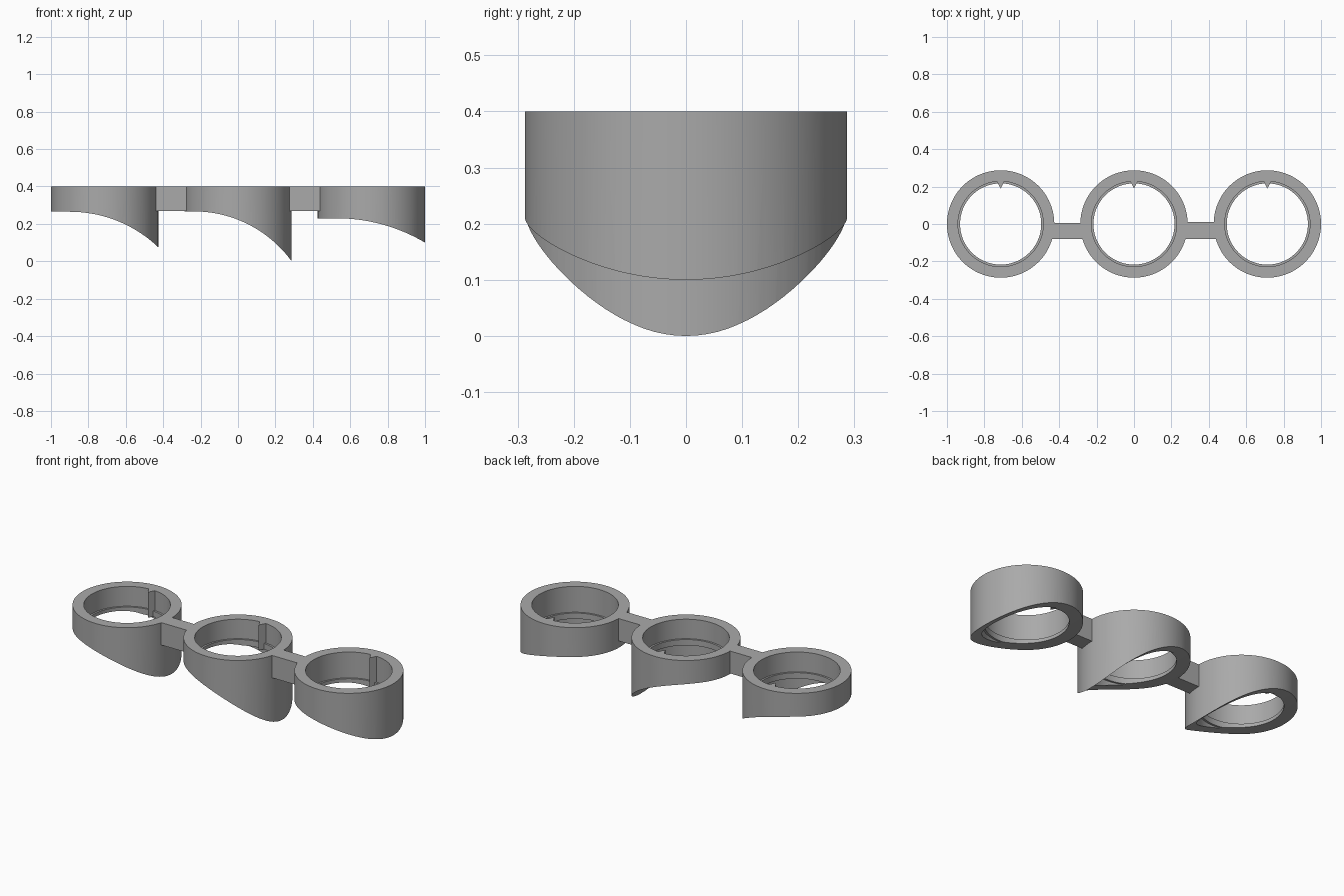
import bpy, bmesh, math

cube = bpy.data.objects.get("Cube")
if cube:
    bpy.data.objects.remove(cube)

TOP, OUTER, INNER, LIP = 0.40, 0.287, 0.228, 0.217
SPACING = 0.713

grey = bpy.data.materials.new("plain grey")
grey.use_nodes = True
colour = (0.4, 0.4, 0.4, 1)
grey.diffuse_color = colour
grey.node_tree.nodes["Principled BSDF"].inputs["Base Color"].default_value = colour


def make_object(name, bm):
    bmesh.ops.recalc_face_normals(bm, faces=bm.faces)
    mesh = bpy.data.meshes.new(name)
    bm.to_mesh(mesh)
    bm.free()
    mesh.materials.append(grey)
    obj = bpy.data.objects.new(name, mesh)
    bpy.context.collection.objects.link(obj)
    return obj


def prism(name, points, direction):
    """Extrude a closed outline along a direction."""
    bm = bmesh.new()
    face = bm.faces.new([bm.verts.new(p) for p in points])
    moved = bmesh.ops.extrude_face_region(bm, geom=[face], use_keep_orig=True)["geom"]
    verts = [g for g in moved if isinstance(g, bmesh.types.BMVert)]
    bmesh.ops.translate(bm, verts=verts, vec=direction)
    return make_object(name, bm)


def lathe(name, profile, x, steps=96):
    """Turn a closed radius/height profile about the ring axis."""
    bm = bmesh.new()
    loops = []
    for i in range(steps):
        a = math.tau * i / steps
        loops.append([bm.verts.new((x + r * math.cos(a), r * math.sin(a), z))
                      for r, z in profile])
    n = len(profile)
    for i in range(steps):
        a, b = loops[i], loops[(i + 1) % steps]
        for j in range(n):
            k = (j + 1) % n
            bm.faces.new((a[j], b[j], b[k], a[k]))
    return make_object(name, bm)


def bezel(side, x, flat, low, flat_run):
    """Ring with an inner lip, its underside swept down to a point at +x."""
    lip_top, lip_bottom = flat + 0.02, flat - 0.014
    ring = lathe(side + "_ring", [
        (OUTER, TOP), (OUTER, -0.1), (INNER, -0.1), (INNER, lip_bottom),
        (LIP, lip_bottom), (LIP, lip_top), (INNER, lip_top), (INNER, TOP)], x)

    # Curved underside: a flat run followed by a circular arc
    run, drop = 2 * OUTER - flat_run, flat - low
    radius = (run * run + drop * drop) / (2 * drop)
    start = x - OUTER + flat_run
    outline = [(x - 0.4, -0.4, -0.3), (x - 0.4, -0.4, flat)]
    for i in range(34):
        d = run * i / 32
        outline.append((start + d, -0.4, flat - radius + math.sqrt(radius**2 - d * d)))
    outline.append((outline[-1][0], -0.4, -0.3))
    cutter = prism(side + "_underside_cutter", outline, (0, 0.8, 0))
    cutter.hide_render = True

    cut = ring.modifiers.new("underside", "BOOLEAN")
    cut.operation = "DIFFERENCE"
    cut.solver = "EXACT"
    cut.object = cutter
    bpy.ops.object.select_all(action="DESELECT")
    bpy.context.view_layer.objects.active = ring
    ring.select_set(True)
    bpy.ops.object.modifier_apply(modifier=cut.name)
    bpy.data.objects.remove(cutter)
    bpy.ops.object.shade_smooth_by_angle(angle=math.radians(30))

    # Locating key on the back of the bore
    prism(side + "_key", [(x - 0.024, 0.235, lip_bottom), (x, 0.19, lip_bottom),
                          (x + 0.024, 0.235, lip_bottom)], (0, 0, TOP - lip_bottom))


bezel("right", -SPACING, 0.265, 0.075, 0.10)
bezel("middle", 0, 0.267, 0.0, 0.05)
bezel("left", SPACING, 0.23, 0.10, 0.10)

# Bridges between neighbouring rings
for side, centre, back in (("right", -SPACING / 2, 0.005), ("left", SPACING / 2, 0.01)):
    half = SPACING / 2 - 0.262
    prism(side + "_bridge", [(centre - half, -0.08, 0.27), (centre + half, -0.08, 0.27),
                             (centre + half, back, 0.27), (centre - half, back, 0.27)],
          (0, 0, TOP - 0.27))
